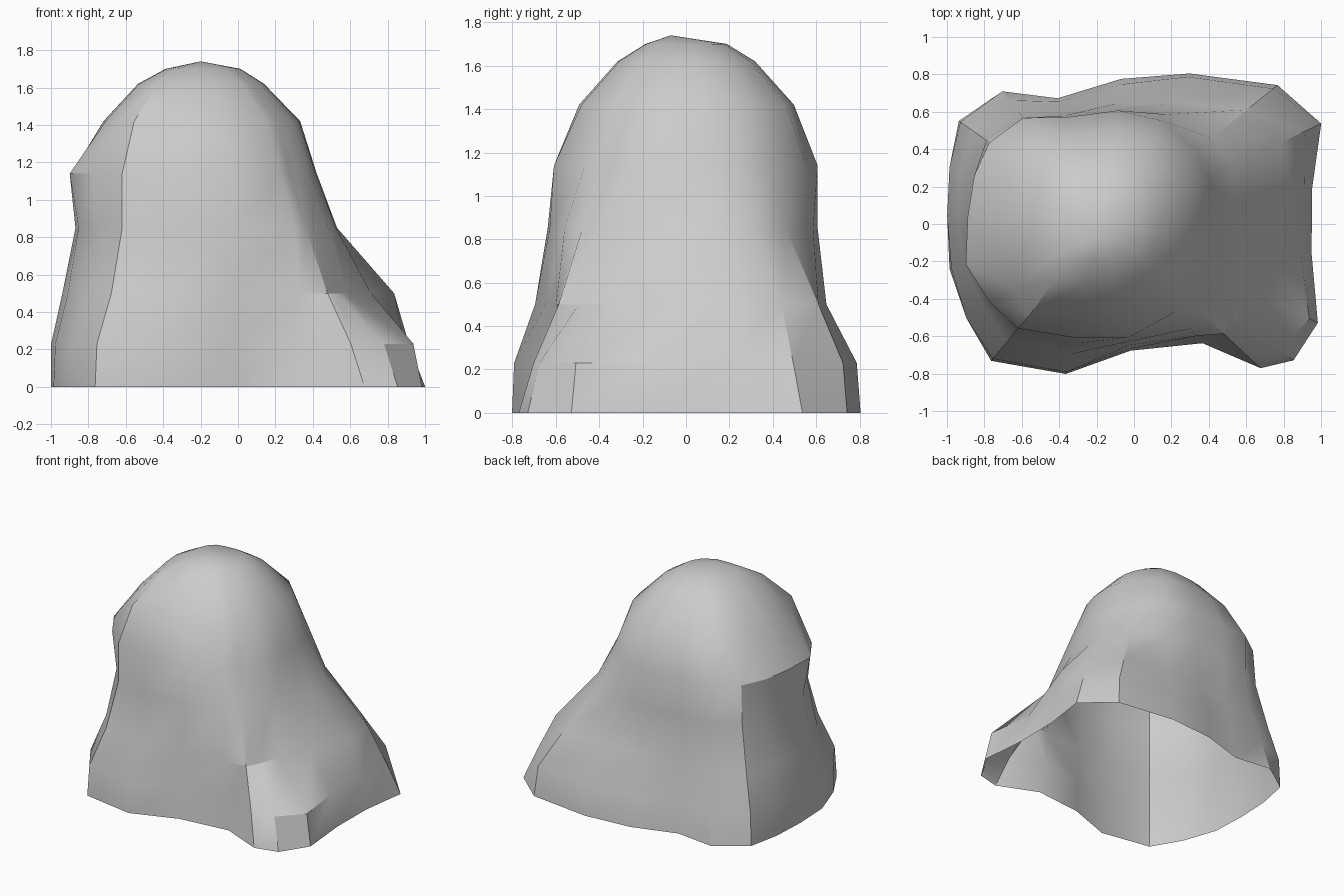
import bpy, bmesh
from math import cos, sin, radians

CX, CY = -0.15, 0.0

# Column directions around the rock, placed on the corners of its footprint
ANGLES = [10, 25, 39, 61, 84, 111, 128, 145, 160, 177,
          196, 214, 230, 255, 281, 309, 317, 324, 335, 352]

# Height of each ring and its radius in every column direction
RINGS = {
    0.00: [1.12, 1.27, 1.18, .92, .78, .72, .90, .96, .89, .85,
           .87, .90, .955, .83, .69, .82, 1.13, 1.24, 1.25, 1.11],
    0.23: [1.08, 1.17, 1.15, .90, .75, .70, .84, .95, .89, .85,
           .86, .90, .94, .82, .68, .76, 1.03, 1.15, 1.20, 1.05],
    0.50: [1.00, 1.04, .97, .74, .65, .64, .76, .87, .83, .79,
           .79, .79, .82, .72, .66, .77, .86, .84, .80, .87],
    0.85: [.69, .74, .73, .67, .61, .62, .72, .78, .75, .72,
           .73, .72, .73, .66, .64, .72, .70, .68, .70, .68],
    1.14: [.58, .60, .62, .63, .61, .61, .72, .76, .75, .74,
           .78, .75, .73, .63, .62, .60, .58, .58, .59, .57],
    1.42: [.49, .50, .51, .53, .50, .51, .56, .57, .56, .57,
           .58, .60, .63, .51, .49, .48, .48, .47, .48, .48],
}
# Crown rings scaled from the last ring: height, scale, centre x
CAP_RINGS = [(1.62, 0.64, -0.17), (1.70, 0.38, -0.17)]
APEX = (-0.2, -0.07, 1.74)


def add_ring(bm, z, radii, cx=CX):
    return [bm.verts.new((cx + r * cos(radians(a)), CY + r * sin(radians(a)), z))
            for a, r in zip(ANGLES, radii)]


bm = bmesh.new()
loops = [add_ring(bm, z, radii) for z, radii in RINGS.items()]
top = list(RINGS.values())[-1]
loops += [add_ring(bm, z, [r * s for r in top], cx) for z, s, cx in CAP_RINGS]

# Rock wall, left open underneath
n = len(ANGLES)
for low, high in zip(loops, loops[1:]):
    for i in range(n):
        j = (i + 1) % n
        bm.faces.new((low[i], low[j], high[j], high[i]))

# Crown
tip = bm.verts.new(APEX)
for i in range(n):
    bm.faces.new((loops[-1][i], loops[-1][(i + 1) % n], tip))

mesh = bpy.data.meshes.new("rock")
bm.to_mesh(mesh)
bm.free()
rock = bpy.data.objects.new("rock", mesh)
bpy.context.collection.objects.link(rock)

# Soft surface with creased facets
bpy.context.view_layer.objects.active = rock
rock.select_set(True)
bpy.ops.object.shade_smooth_by_angle(angle=radians(32))
